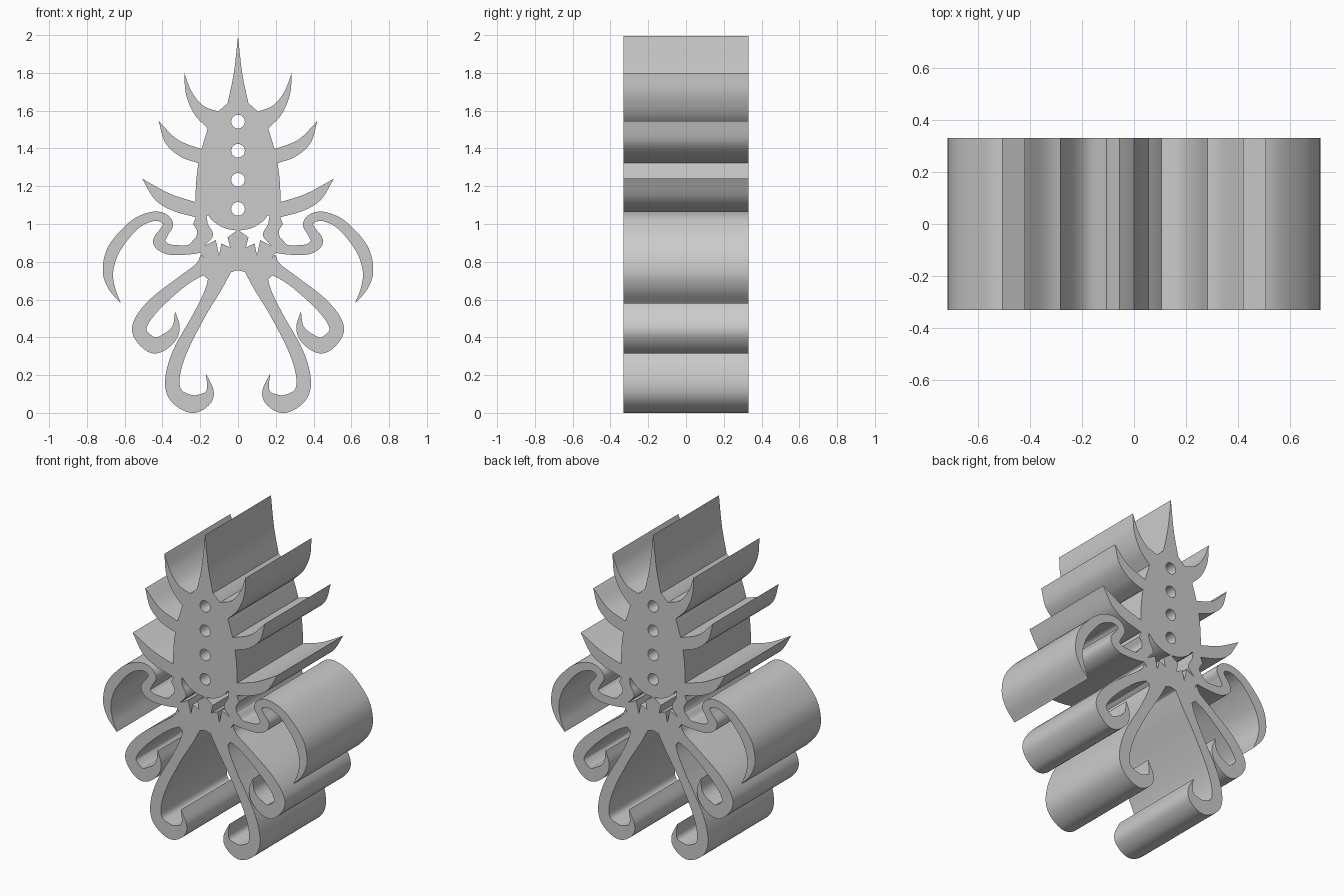
import bpy, bmesh, math
from mathutils import Vector

cube = bpy.data.objects.get("Cube")
if cube:
    bpy.data.objects.remove(cube)

HALF_DEPTH = 0.33
grey = bpy.data.materials.new("plain_grey")
grey.use_nodes = True
grey.diffuse_color = (0.6, 0.6, 0.6, 1)
grey.node_tree.nodes["Principled BSDF"].inputs["Base Color"].default_value = grey.diffuse_color


def smooth(points, steps=8):
    """Sample a smooth curve that passes through every point."""
    pts = [Vector(p) for p in points]
    pts = [pts[0] * 2 - pts[1]] + pts + [pts[-1] * 2 - pts[-2]]
    out = []
    for a, b, c, d in zip(pts, pts[1:], pts[2:], pts[3:]):
        for i in range(steps):
            t = i / steps
            out.append(0.5 * (2 * b + (c - a) * t + (2 * a - 5 * b + 4 * c - d) * t ** 2
                              + (3 * b - a - 3 * c + d) * t ** 3))
    return out + [pts[-2]]


def flip(points):
    return [(-p[0], p[1]) for p in points]


def slab(name, loops, mirrored=False):
    """Fill flat outlines (inner loops are holes) and give them depth along y."""
    curve = bpy.data.curves.new(name, 'CURVE')
    curve.dimensions = '2D'
    curve.fill_mode = 'BOTH'
    curve.extrude = HALF_DEPTH
    for loop in loops:
        spline = curve.splines.new('POLY')
        spline.points.add(len(loop) - 1)
        for point, co in zip(spline.points, loop):
            point.co = (co[0], co[1], 0, 1)
        spline.use_cyclic_u = True
    temp = bpy.data.objects.new(name + "_outline", curve)
    bpy.context.collection.objects.link(temp)
    bpy.context.view_layer.update()
    mesh = bpy.data.meshes.new_from_object(
        temp.evaluated_get(bpy.context.evaluated_depsgraph_get()))
    bpy.data.objects.remove(temp)
    bm = bmesh.new()
    bm.from_mesh(mesh)
    bmesh.ops.remove_doubles(bm, verts=bm.verts, dist=0.0002)
    for v in bm.verts:
        v.co = (v.co.x, -v.co.z, v.co.y)
    bmesh.ops.recalc_face_normals(bm, faces=bm.faces)
    bm.to_mesh(mesh)
    bm.free()
    mesh.name = name
    mesh.materials.clear()
    mesh.materials.append(grey)
    obj = bpy.data.objects.new(name, mesh)
    bpy.context.collection.objects.link(obj)
    bpy.ops.object.select_all(action='DESELECT')
    obj.select_set(True)
    bpy.context.view_layer.objects.active = obj
    bpy.ops.object.shade_smooth_by_angle(angle=math.radians(30))
    if mirrored:
        mod = obj.modifiers.new("Mirror", 'MIRROR')
        mod.use_mirror_merge = False
    return obj


def horn(name, upper, lower):
    """Crescent horn: upper edge root to tip, lower edge tip to root."""
    root = [(0.1, lower[-1][1] + 0.02), (0.1, upper[0][1] - 0.02)]
    tip = [upper[-1]]
    slab(name, [[*smooth(upper), *smooth(tip + lower)[1:], *root]], True)


def arm(name, path):
    """Tapered ribbon along (x, z, half width) points, pointed at the end."""
    mid = smooth(path)
    left, right = [], []
    for i, p in enumerate(mid[:-1]):
        along = (mid[i + 1] - mid[max(i - 1, 0)]).xy.normalized()
        side = Vector((-along.y, along.x)) * p.z
        left.append(p.xy + side)
        right.append(p.xy - side)
    slab(name, [left + [mid[-1].xy] + right[::-1]], True)


# Body with crown spike, round holes and jagged mouth gaps
half = smooth([(0, 1.995), (0.022, 1.8), (0.055, 1.64)])
half += [(0.105, 1.595)]
half += smooth([(0.16, 1.505), (0.195, 1.39), (0.21, 1.32), (0.223, 1.2), (0.225, 1.03)])
half += smooth([(0.238, 1), (0.216, 0.96), (0.225, 0.92)])
half += [(0.215, 0.87), (0.185, 0.828), (0.17, 0.78), (0.18, 0.725), (0.15, 0.7)]
half += smooth([(0.08, 0.7), (0.04, 0.742), (0, 0.755)])
outline = half + flip(half[1:-1])[::-1]

holes = []
for k in range(4):
    z = 1.08 + k * 0.154
    holes.append([(0.036 * math.cos(a * math.tau / 32), z + 0.036 * math.sin(a * math.tau / 32))
                  for a in range(32)])

gap = smooth([(0.006, 0.965), (0.07, 0.978), (0.132, 1.015), (0.17, 1.065)])
gap += smooth([(0.16, 1.0), (0.132, 0.94), (0.175, 0.886)], 4)
gap += [(0.118, 0.915), (0.1, 0.833), (0.088, 0.897), (0.042, 0.876), (0.055, 0.93)]
slab("body", [outline, gap, flip(gap), *holes])

# Three pairs of side horns
horn("top_horns", [(0.105, 1.595), (0.185, 1.627), (0.245, 1.7), (0.285, 1.8)],
     [(0.275, 1.685), (0.23, 1.58), (0.16, 1.505)])
horn("middle_horns", [(0.19, 1.395), (0.32, 1.447), (0.42, 1.545)],
     [(0.385, 1.43), (0.305, 1.357), (0.21, 1.322)])
horn("lower_horns", [(0.222, 1.115), (0.36, 1.16), (0.508, 1.24)],
     [(0.44, 1.13), (0.35, 1.072), (0.222, 1.035)])

# Three pairs of curling arms
arm("upper_arms", [
    (0.205, 0.888, 0.045), (0.255, 0.865, 0.026), (0.32, 0.862, 0.026), (0.38, 0.87, 0.028),
    (0.418, 0.907, 0.032), (0.39, 0.96, 0.026), (0.37, 1.0, 0.026), (0.402, 1.035, 0.025),
    (0.465, 1.037, 0.025), (0.555, 0.99, 0.028), (0.655, 0.87, 0.033), (0.688, 0.755, 0.028),
    (0.67, 0.665, 0.018), (0.62, 0.58, 0)])
arm("middle_arms", [
    (0.16, 0.79, 0.06), (0.2, 0.76, 0.037), (0.29, 0.7, 0.03), (0.43, 0.585, 0.036),
    (0.508, 0.49, 0.038), (0.518, 0.42, 0.038), (0.445, 0.357, 0.042), (0.365, 0.395, 0.035),
    (0.328, 0.455, 0.02), (0.333, 0.537, 0)])
arm("lower_arms", [
    (0.085, 0.8, 0.07), (0.125, 0.67, 0.042), (0.2, 0.527, 0.031), (0.307, 0.325, 0.036),
    (0.347, 0.182, 0.038), (0.328, 0.093, 0.04), (0.243, 0.047, 0.047), (0.17, 0.075, 0.035),
    (0.148, 0.125, 0.017), (0.17, 0.207, 0)])
